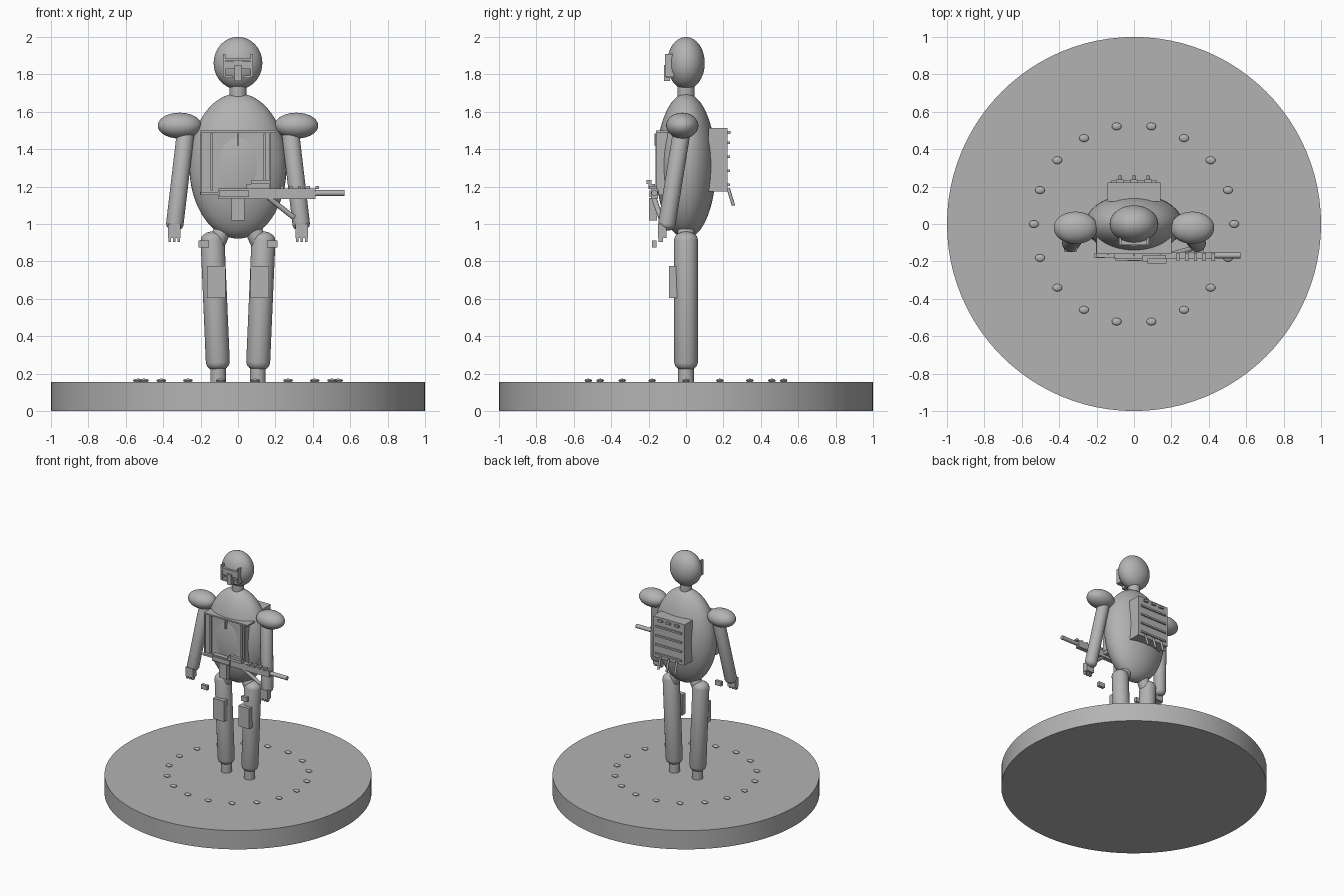
import bpy, bmesh
from math import cos, sin, radians
from mathutils import Vector

default_cube = bpy.data.objects.get("Cube")
if default_cube:
    bpy.data.objects.remove(default_cube)

GREY = (0.45, 0.45, 0.45, 1)
grey = bpy.data.materials.new("plain grey")
grey.use_nodes = True
grey.diffuse_color = GREY
for node in grey.node_tree.nodes:
    if node.type == 'BSDF_PRINCIPLED':
        node.inputs["Base Color"].default_value = GREY


def finish(name, bm, smooth=False):
    """Turn a bmesh into a named, coloured object."""
    bmesh.ops.recalc_face_normals(bm, faces=bm.faces)
    mesh = bpy.data.meshes.new(name)
    bm.to_mesh(mesh)
    bm.free()
    mesh.materials.append(grey)
    obj = bpy.data.objects.new(name, mesh)
    bpy.context.collection.objects.link(obj)
    if smooth:
        bpy.ops.object.select_all(action='DESELECT')
        obj.select_set(True)
        bpy.context.view_layer.objects.active = obj
        bpy.ops.object.shade_smooth_by_angle(angle=radians(35))
    return obj


def box(name, x, y, z):
    """Box from (min, max) pairs."""
    bm = bmesh.new()
    bmesh.ops.create_cube(bm, size=1)
    for v in bm.verts:
        for i, (a, b) in enumerate((x, y, z)):
            v.co[i] = a if v.co[i] < 0 else b
    return finish(name, bm)


def ellipsoid(name, centre, radii, segments=48, rings=32):
    bm = bmesh.new()
    bmesh.ops.create_uvsphere(bm, u_segments=segments, v_segments=rings, radius=1)
    bmesh.ops.scale(bm, vec=radii, verts=bm.verts)
    bmesh.ops.translate(bm, vec=centre, verts=bm.verts)
    return finish(name, bm, True)


def limb(name, start, end, profile, segments=32):
    """Lathe (radius, distance) rings along the line from start to end."""
    start, end = Vector(start), Vector(end)
    turn = Vector((0, 0, 1)).rotation_difference(end - start)
    bm = bmesh.new()
    rings = []
    for r, d in profile:
        rings.append([bm.verts.new(start + turn @ Vector(
            (r * cos(radians(360 * i / segments)),
             r * sin(radians(360 * i / segments)), d))) for i in range(segments)])
    for low, high in zip(rings, rings[1:]):
        for i in range(segments):
            j = (i + 1) % segments
            bm.faces.new((low[i], low[j], high[j], high[i]))
    bm.faces.new(rings[0][::-1])
    bm.faces.new(rings[-1])
    return finish(name, bm, True)


def rod(name, start, end, r, segments=32):
    return limb(name, start, end, [(r, 0), (r, (Vector(end) - Vector(start)).length)], segments)


def capsule(name, start, end, r, cap):
    """Rod with rounded ends of the given cap height."""
    length = (Vector(end) - Vector(start)).length
    arc = [radians(a) for a in (8, 25, 45, 65, 90)]
    low = [(r * sin(a), cap * (1 - cos(a))) for a in arc]
    return limb(name, start, end, low + [(p, length - d) for p, d in reversed(low)])


def span(centre, size):
    return (centre - size / 2, centre + size / 2)


# Display base with a ring of studs
rod("display_base", (0, 0, 0), (0, 0, 0.155), 1, 96)
for i in range(18):
    a = radians(20 * i)
    ellipsoid("base_stud", (0.535 * cos(a), 0.53 * sin(a), 0.163), (0.026, 0.02, 0.01), 16, 8)

# Body and head
ellipsoid("torso", (0, 0, 1.31), (0.26, 0.16, 0.388))
rod("neck", (0, 0, 1.66), (0, 0, 1.75), 0.046)
ellipsoid("head", (0, 0, 1.86), (0.13, 0.1, 0.14))

# Face guard
box("visor_band", (-0.07, 0.07), (-0.106, -0.08), (1.83, 1.87))
box("visor_brow", (-0.075, 0.075), (-0.112, -0.08), (1.872, 1.886))
box("nose_guard", (-0.02, 0.02), (-0.118, -0.085), (1.765, 1.85))

for side, label in ((-1, "right"), (1, "left")):
    def across(a, b):
        return tuple(sorted((side * a, side * b)))

    box(label + "_cheek_bar", across(0.068, 0.08), (-0.112, -0.065), (1.785, 1.91))
    box(label + "_cheek_foot", across(0.03, 0.07), (-0.108, -0.07), (1.78, 1.795))

    # Arms
    ellipsoid(label + "_shoulder_pad", (side * 0.312, -0.02, 1.526), (0.117, 0.086, 0.069))
    capsule(label + "_arm", (side * 0.272, -0.012, 1.56), (side * 0.342, -0.108, 0.965), 0.047, 0.035)
    box(label + "_hand", across(0.307, 0.375), (-0.15, -0.105), (0.925, 1.0))
    for k in range(3):
        box(label + "_finger", span(side * (0.317 + 0.024 * k), 0.014), (-0.146, -0.122), (0.905, 0.94))

    # Legs
    rod(label + "_ankle", (side * 0.106, 0, 0.15), (side * 0.106, 0, 0.26), 0.042)
    capsule(label + "_leg", (side * 0.106, 0, 0.215), (side * 0.138, 0, 0.96), 0.064, 0.045)
    capsule(label + "_hip", (side * 0.06, 0, 1.02), (side * 0.13, 0, 0.86), 0.046, 0.03)
    box(label + "_thigh_plate", across(0.066, 0.165), (-0.09, -0.045), (0.605, 0.775))
    box(label + "_belt_pouch", across(0.155, 0.21), (-0.182, -0.158), (0.875, 0.912))

# Chest plate with raised ribs
box("chest_plate", (-0.2, 0.17), (-0.147, -0.1), (1.155, 1.49))
box("chest_top_bar", (-0.2, 0.2), (-0.16, -0.06), (1.488, 1.5))
for x in (-0.14, 0.142):
    box("chest_rib", span(x, 0.012), (-0.162, -0.14), (1.18, 1.485))
box("chest_centre_rib", (-0.005, 0.005), (-0.168, -0.14), (1.42, 1.485))
box("chest_left_edge", (0.165, 0.175), (-0.157, -0.1), (1.18, 1.488))
box("chest_right_edge", (-0.202, -0.192), (-0.157, -0.1), (1.155, 1.488))

# Backpack with ribs, pegs and hanging straps
box("backpack", (-0.143, 0.143), (0.12, 0.223), (1.175, 1.513))
for z in (1.21, 1.285, 1.36, 1.435):
    box("backpack_rib", (-0.12, 0.12), (0.22, 0.234), span(z, 0.014))
for x in (-0.075, 0, 0.075):
    box("backpack_peg", span(x, 0.04), (0.22, 0.238), span(1.488, 0.016))
    rod("backpack_strap", (x, 0.226, 1.19), (x, 0.254, 1.098), 0.009, 12)

# Rifle held across the front
box("rifle_body", (-0.105, 0.415), (-0.186, -0.15), (1.135, 1.19))
box("rifle_side_plate", (-0.1, 0.06), (-0.196, -0.18), (1.145, 1.18))
box("rifle_stock", (-0.2, -0.1), (-0.18, -0.155), (1.155, 1.17))
rod("rifle_barrel", (0.4, -0.168, 1.165), (0.57, -0.168, 1.165), 0.016)
box("rifle_magazine", (-0.035, 0.035), (-0.197, -0.155), (1.02, 1.14))
box("scope_mount", (0.045, 0.17), (-0.2, -0.165), (1.188, 1.215))
box("scope", (0.072, 0.175), (-0.21, -0.185), (1.213, 1.235))
for k in range(5):
    box("rail_notch", span(0.235 + 0.047 * k, 0.018), (-0.198, -0.155), (1.186, 1.203))
rod("rifle_strut", (0.165, -0.172, 1.14), (0.298, -0.135, 1.035), 0.014, 12)
